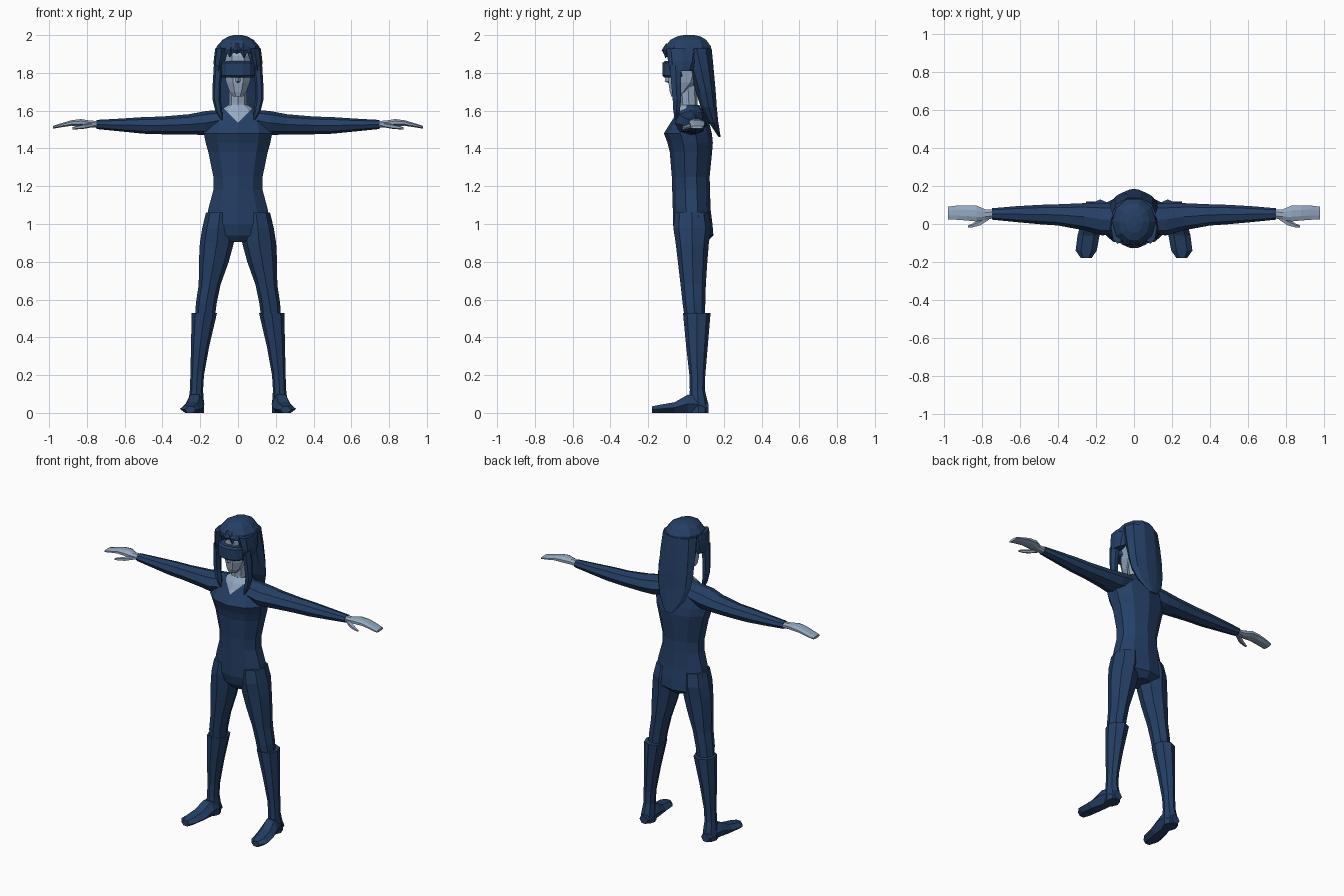
import bpy, bmesh, math
from mathutils import Vector


def material(name, rgb):
    m = bpy.data.materials.new(name)
    m.diffuse_color = (*rgb, 1)
    return m


NAVY = material("navy", (0.018, 0.050, 0.130))
SKIN = material("pale blue skin", (0.30, 0.40, 0.54))


def finish(name, bm, mats):
    bmesh.ops.recalc_face_normals(bm, faces=bm.faces)
    me = bpy.data.meshes.new(name)
    bm.to_mesh(me)
    bm.free()
    for m in mats:
        me.materials.append(m)
    ob = bpy.data.objects.new(name, me)
    bpy.context.collection.objects.link(ob)
    return ob


def loft(rings, axis="z", n=8, side=1, turn=0.0):
    """Skin rings of (position, centre u, centre v, radius u, radius v) along an axis."""
    bm = bmesh.new()
    loops = []
    for p, cu, cv, ru, rv in rings:
        loop = []
        for i in range(n):
            a = 2 * math.pi * (i + turn) / n
            u, v = cu + ru * math.cos(a), cv + rv * math.sin(a)
            co = {"z": (u, v, p), "x": (p, u, v), "y": (u, p, v)}[axis]
            loop.append(bm.verts.new((co[0] * side, co[1], co[2])))
        loops.append(loop)
    for a, b in zip(loops, loops[1:]):
        for i in range(n):
            j = (i + 1) % n
            bm.faces.new((a[i], a[j], b[j], b[i]))
    bm.faces.new(loops[0])
    bm.faces.new(loops[-1])
    return bm


# Torso, with a V neckline cut into the front
torso = loft([
    (1.63, 0, 0.02, 0.055, 0.05), (1.60, 0, 0.02, 0.10, 0.07),
    (1.56, 0, 0.025, 0.165, 0.092), (1.48, 0, 0.01, 0.19, 0.127),
    (1.43, 0, 0.022, 0.18, 0.12), (1.38, 0, 0.026, 0.165, 0.112),
    (1.25, 0, 0.025, 0.137, 0.10), (1.18, 0, 0.027, 0.137, 0.10),
    (1.08, 0, 0.03, 0.165, 0.10), (1.00, 0, 0.035, 0.18, 0.105),
    (0.94, 0, 0.045, 0.15, 0.10), (0.905, 0, 0.04, 0.06, 0.07)], n=10, turn=0.5)
for s in (1, -1):
    bmesh.ops.bisect_plane(torso, geom=torso.verts[:] + torso.edges[:] + torso.faces[:],
                           plane_co=(0, 0, 1.535), plane_no=Vector((-s, 0, 1)).normalized())
for f in torso.faces:
    c = f.calc_center_median()
    if c.y < 0.01 and c.z > 1.535 + abs(c.x):
        f.material_index = 1
finish("torso", torso, [NAVY, SKIN])

# Neck and head
finish("neck", loft([(1.58, 0, 0.02, 0.06, 0.05), (1.64, 0, 0.015, 0.048, 0.045),
                     (1.74, 0, 0.01, 0.048, 0.05)]), [SKIN])
finish("head", loft([
    (1.675, 0, -0.05, 0.028, 0.03), (1.70, 0, -0.035, 0.048, 0.055),
    (1.75, 0, -0.01, 0.068, 0.09), (1.82, 0, 0.005, 0.082, 0.10),
    (1.89, 0, 0.01, 0.085, 0.105), (1.95, 0, 0.01, 0.06, 0.08)], turn=0.5), [SKIN])
finish("nose", loft([(1.80, 0, -0.095, 0.008, 0.008), (1.755, 0, -0.093, 0.014, 0.02),
                     (1.745, 0, -0.08, 0.01, 0.01)], n=4), [SKIN])

# Visor wraps around the eyes
finish("visor", loft([(1.775, 0, -0.06, 0.083, 0.055), (1.785, 0, -0.06, 0.09, 0.068),
                      (1.852, 0, -0.06, 0.09, 0.068), (1.862, 0, -0.06, 0.083, 0.055)],
                     n=12, turn=0.5), [NAVY])

# Hair: crown, long back, side locks and fringe
finish("hair_crown", loft([
    (1.905, 0, 0.012, 0.122, 0.128), (1.94, 0, 0.012, 0.113, 0.126),
    (1.975, 0, 0.012, 0.082, 0.10), (1.993, 0, 0.015, 0.05, 0.065),
    (2.0, 0, 0.015, 0.02, 0.03)], n=10), [NAVY])
finish("hair_back", loft([
    (1.93, 0, 0.055, 0.115, 0.085), (1.82, 0, 0.08, 0.123, 0.07),
    (1.70, 0, 0.105, 0.125, 0.055), (1.62, 0, 0.12, 0.118, 0.045),
    (1.54, 0, 0.145, 0.09, 0.027), (1.46, 0, 0.178, 0.03, 0.006)], n=10), [NAVY])
for s, word in ((1, "left"), (-1, "right")):
    finish(word + "_temple_hair", loft([
        (1.93, 0.085, -0.02, 0.036, 0.085), (1.86, 0.097, -0.02, 0.032, 0.075),
        (1.81, 0.103, -0.025, 0.024, 0.06)], side=s), [NAVY])
    finish(word + "_side_lock", loft([
        (1.84, 0.103, -0.055, 0.025, 0.035), (1.74, 0.112, -0.052, 0.022, 0.030),
        (1.66, 0.113, -0.048, 0.022, 0.026), (1.60, 0.102, -0.05, 0.018, 0.02),
        (1.55, 0.085, -0.055, 0.005, 0.005)], n=6, side=s), [NAVY])
for k, (x, tip) in enumerate([(-0.072, 1.85), (-0.040, 1.885), (-0.006, 1.90),
                              (0.030, 1.88), (0.068, 1.85)]):
    y = -0.112 + 8 * x * x
    finish("fringe_%d" % (k + 1), loft([
        (1.955, x * 0.9, y + 0.025, 0.02, 0.02), (1.92, x, y, 0.022, 0.017),
        (tip, x * 1.1, y - 0.003, 0.003, 0.003)], n=4), [NAVY])

for s, word in ((1, "left"), (-1, "right")):
    # Sleeve
    finish(word + "_sleeve", loft([
        (0.09, 0.025, 1.55, 0.08, 0.055), (0.17, 0.025, 1.535, 0.085, 0.063),
        (0.26, 0.038, 1.527, 0.072, 0.054), (0.40, 0.048, 1.522, 0.056, 0.047),
        (0.50, 0.05, 1.522, 0.051, 0.044), (0.62, 0.052, 1.524, 0.042, 0.034),
        (0.75, 0.053, 1.527, 0.030, 0.024)], axis="x", side=s), [NAVY])
    # Hand and thumb
    finish(word + "_hand", loft([
        (0.74, 0.053, 1.527, 0.025, 0.020), (0.785, 0.05, 1.53, 0.030, 0.019),
        (0.83, 0.055, 1.537, 0.045, 0.020), (0.88, 0.058, 1.535, 0.043, 0.016),
        (0.93, 0.06, 1.524, 0.041, 0.012), (0.98, 0.058, 1.512, 0.036, 0.008)],
        axis="x", n=8, side=s, turn=0.5), [SKIN])
    finish(word + "_thumb", loft([
        (0.765, 0.035, 1.525, 0.015, 0.012), (0.81, 0.008, 1.517, 0.018, 0.013),
        (0.85, -0.008, 1.511, 0.012, 0.010), (0.875, -0.014, 1.507, 0.006, 0.006)],
        axis="x", n=5, side=s), [SKIN])
    # Trouser leg
    finish(word + "_leg", loft([
        (1.06, 0.095, 0.03, 0.075, 0.09), (0.98, 0.105, 0.033, 0.084, 0.10),
        (0.90, 0.112, 0.033, 0.090, 0.088), (0.80, 0.128, 0.035, 0.079, 0.078),
        (0.68, 0.150, 0.038, 0.058, 0.067), (0.58, 0.168, 0.042, 0.055, 0.06),
        (0.45, 0.180, 0.05, 0.05, 0.05)], side=s), [NAVY])
    # Boot shaft
    finish(word + "_boot", loft([
        (0.53, 0.178, 0.057, 0.067, 0.073), (0.35, 0.201, 0.058, 0.048, 0.057),
        (0.20, 0.216, 0.06, 0.036, 0.042), (0.12, 0.220, 0.06, 0.035, 0.040),
        (0.05, 0.222, 0.065, 0.042, 0.052), (0.0, 0.222, 0.065, 0.042, 0.052)],
        side=s), [NAVY])
    # Boot foot: six-sided sections with a flat sole
    foot = loft([
        (0.118, 0.222, 0.025, 0.030, 0.029), (0.06, 0.222, 0.045, 0.044, 0.052),
        (0.01, 0.228, 0.048, 0.050, 0.056), (-0.06, 0.240, 0.028, 0.058, 0.033),
        (-0.14, 0.252, 0.021, 0.056, 0.025), (-0.18, 0.252, 0.017, 0.028, 0.020)],
        axis="y", n=6, side=s)
    for v in foot.verts:
        if v.co.z < 0.012:
            v.co.z = 0.0
    finish(word + "_foot", foot, [NAVY])
